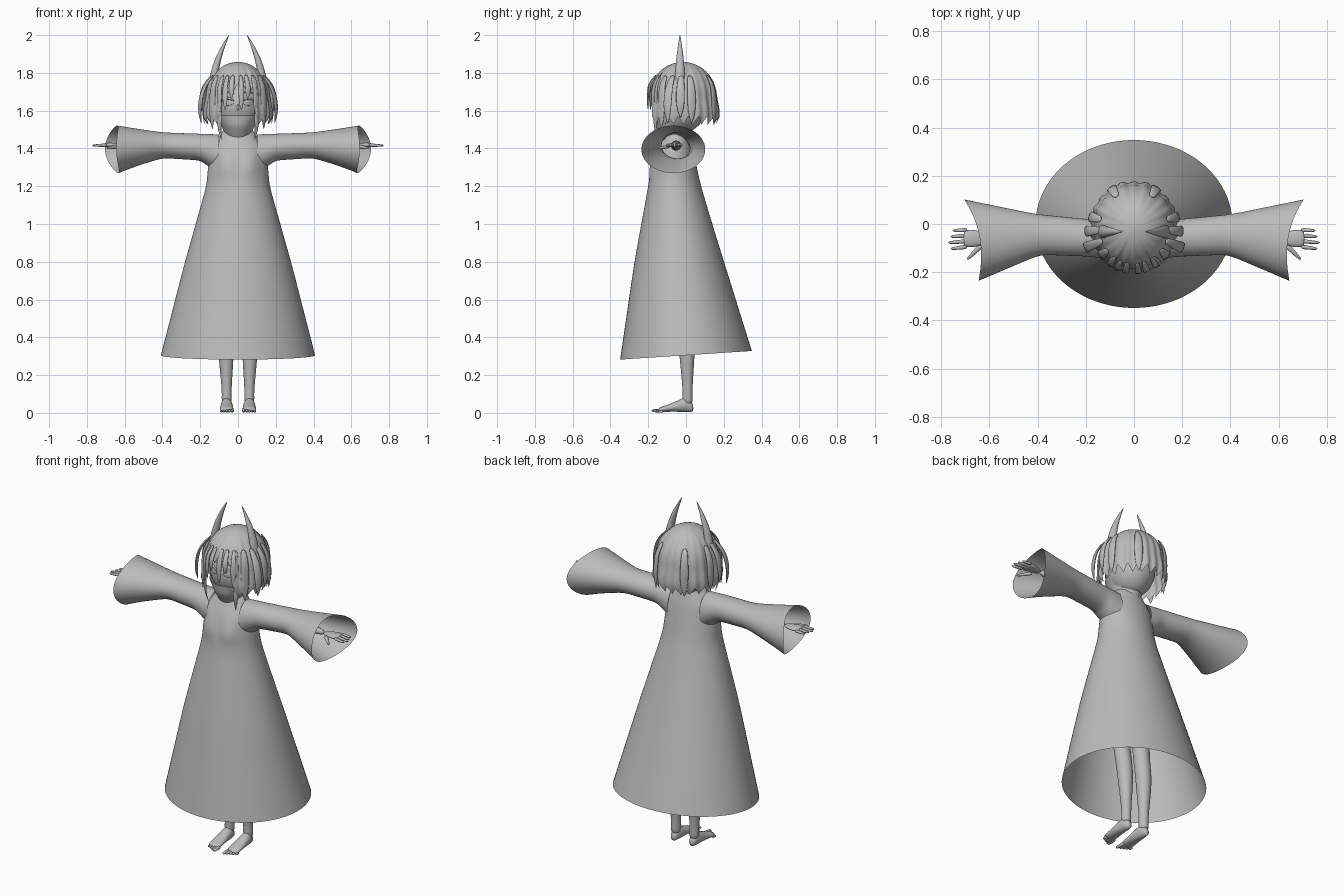
import bpy, bmesh, math
from mathutils import Vector

cube = bpy.data.objects.get("Cube")
if cube:
    bpy.data.objects.remove(cube)

grey = bpy.data.materials.new("plain grey")
grey.use_nodes = True
grey.diffuse_color = (0.5, 0.5, 0.5, 1)
grey.node_tree.nodes["Principled BSDF"].inputs["Base Color"].default_value = grey.diffuse_color


def finish(name, bm, mirror=False, smooth_levels=1):
    """Turn a bmesh into a smooth grey object, mirrored across the middle if asked."""
    bmesh.ops.recalc_face_normals(bm, faces=bm.faces)
    for face in bm.faces:
        face.smooth = True
    mesh = bpy.data.meshes.new(name)
    bm.to_mesh(mesh)
    bm.free()
    mesh.materials.append(grey)
    part = bpy.data.objects.new(name, mesh)
    bpy.context.collection.objects.link(part)
    if mirror:
        part.modifiers.new("Mirror", "MIRROR").use_mirror_merge = False
    if smooth_levels:
        part.modifiers.new("Smooth", "SUBSURF").levels = smooth_levels
        part.modifiers["Smooth"].render_levels = smooth_levels


def resample(rows, steps):
    """Add evenly spaced rows between the given ones."""
    rows = [Vector(row) for row in rows]
    filled = [low.lerp(high, k / steps) for low, high in zip(rows, rows[1:]) for k in range(steps)]
    return filled + [rows[-1]]


def loft(name, rings, sides=12, capped=True, shape=None, mirror=False):
    """Skin a row of ellipses, each given as centre and two half-axis vectors."""
    bm = bmesh.new()
    rows = []
    for centre, across, along in rings:
        row = []
        for i in range(sides):
            turn = math.tau * i / sides
            point = centre + across * math.cos(turn) + along * math.sin(turn)
            if shape:
                shape(point)
            row.append(bm.verts.new(point))
        rows.append(row)
    for low, high in zip(rows, rows[1:]):
        for i in range(sides):
            bm.faces.new((low[i - 1], low[i], high[i], high[i - 1]))
    if capped:
        bm.faces.new(rows[0])
        bm.faces.new(rows[-1])
    finish(name, bm, mirror)


def level_rings(rows, steps, tilt=0):
    """Rings from (height, half width, front, back); tilt raises the back of low rings."""
    return [(Vector((0, (front + back) / 2, z)), Vector((width, 0, 0)),
             Vector((0, (back - front) / 2, tilt * max(0, 1 - z))))
            for z, width, front, back in resample(rows, steps)]


def tube(name, points, radii, side, flat=1.0, sides=8, mirror=True):
    """Tapered tube along points; side is its width direction."""
    rings = []
    for i, (point, radius) in enumerate(zip(points, radii)):
        ahead = points[min(i + 1, len(points) - 1)] - points[max(i - 1, 0)]
        ahead.normalize()
        across = (side - ahead * ahead.dot(side)).normalized()
        rings.append((point, across * radius, ahead.cross(across) * radius * flat))
    loft(name, rings, sides, mirror=mirror)


def limb(name, rows, side, flat=1.0, sides=8, steps=2):
    """Mirrored tube from (x, y, z, radius) rows."""
    rows = resample(rows, steps)
    tube(name, [row.xyz for row in rows], [row.w for row in rows], side, flat, sides)


SIDEWAYS, DEPTH, UP = Vector((1, 0, 0)), Vector((0, 1, 0)), Vector((0, 0, 1))


# Robe with a soft bust and a tilted hem
def bust(point):
    if point.y < -0.08:
        away = Vector((abs(point.x) - 0.065, point.z - 1.31))
        point.y -= 0.025 * math.exp(-away.length_squared * 300)


loft("robe", level_rings([
    (0.305, 0.41, -0.35, 0.35), (0.8, 0.282, -0.275, 0.2), (1.2, 0.168, -0.2, 0.08),
    (1.4, 0.15, -0.16, 0.035), (1.48, 0.09, -0.12, 0.01), (1.53, 0.05, -0.1, 0)], 4, 0.033),
    40, False, bust)


# Wide sleeves: x, centre y, centre z, depth, height, slant of the opening
def curve_rim(point):
    point.x -= 8 * (point.z - 1.4) ** 2 * point.x ** 3


cuffs = resample([(0.1, -0.06, 1.37, 0.085, 0.105, 0), (0.2, -0.057, 1.407, 0.078, 0.071, 0),
                  (0.4, -0.043, 1.417, 0.085, 0.068, 0.01), (0.675, -0.067, 1.395, 0.17, 0.127, 0.03)], 4)
loft("sleeve", [(Vector((x, y, z)), Vector((slant, depth, 0)), UP * height)
                for x, y, z, depth, height, slant in cuffs], 28, False, curve_rim, True)

# Forearm, palm, fingers and thumb
limb("forearm", [(0.3, -0.05, 1.415, 0.035), (0.62, -0.06, 1.415, 0.02)], DEPTH)
limb("palm", [(0.6, -0.06, 1.415, 0.02), (0.67, -0.06, 1.418, 0.042), (0.71, -0.06, 1.418, 0.035)], DEPTH, 0.35)
for i in range(4):
    y = -0.025 - 0.023 * i
    reach = 0.775 - 0.01 * abs(i - 2)
    limb("finger", [(0.69, y, 1.418, 0.011), (reach, y * 1.1, 1.415, 0.006)], DEPTH)
limb("thumb", [(0.63, -0.085, 1.412, 0.014), (0.695, -0.15, 1.4, 0.006)], DEPTH)

# Legs, feet and toes
limb("leg", [(0.075, -0.04, 0.95, 0.07), (0.068, -0.025, 0.55, 0.046), (0.064, 0.005, 0.35, 0.045),
             (0.06, 0.008, 0.12, 0.026), (0.06, 0.008, 0.04, 0.028)], SIDEWAYS, sides=14)
soles = resample([(0.04, 0.016, 0.025, 0.02), (0, 0.03, 0.045, 0.043),
                  (-0.07, 0.036, 0.03, 0.024), (-0.15, 0.038, 0.014, 0.012)], 2)
loft("foot", [(Vector((0.06, y, z)), SIDEWAYS * width, UP * height) for y, width, z, height in soles],
     mirror=True)
for i in range(5):
    x, radius = 0.031 + 0.0145 * i, 0.012 - 0.001 * i
    limb("toe", [(x, -0.12, radius, radius), (x, -0.185 + 0.009 * i, radius, radius * 0.7)], SIDEWAYS)

# Head, with a mask over the lower face
head_centre, head_size = Vector((0, -0.03, 1.63)), Vector((0.128, 0.14, 0.15))
bm = bmesh.new()
bmesh.ops.create_uvsphere(bm, u_segments=32, v_segments=20, radius=1)
bmesh.ops.scale(bm, vec=head_size, verts=bm.verts)
bmesh.ops.translate(bm, vec=head_centre, verts=bm.verts)
finish("head", bm, smooth_levels=0)
loft("mask", level_rings([(1.575, 0.122, -0.174, 0.06), (1.52, 0.088, -0.166, 0.03),
                          (1.45, 0.06, -0.125, 0.01)], 3), 28, False)


# Eyes, lashes and nose laid on the curve of the face
def on_face(x, z):
    sunk = (x / head_size.x) ** 2 + ((z - head_centre.z) / head_size.z) ** 2
    return Vector((x, head_centre.y - head_size.y * math.sqrt(1 - sunk), z))


def face_strip(name, height, arch, thick, flat):
    steps = [k / 6 for k in range(7)]
    swell = [math.sin(math.pi * t) for t in steps]
    tube(name, [on_face(0.02 + 0.065 * t, height + arch * s) for t, s in zip(steps, swell)],
         [0.003 + thick * s for s in swell], UP, flat)


face_strip("eye", 1.642, 0, 0.016, 0.25)
face_strip("eyelash", 1.652, 0.014, 0.004, 1)
face_strip("brow", 1.69, 0.01, 0.002, 1)
tube("nose", [on_face(0, 1.635 - 0.012 * k) - DEPTH * 0.002 * k for k in range(4)],
     [0.004, 0.006, 0.008, 0.003], SIDEWAYS, mirror=False)


# Hair cap: ridged dome, toothed hem and an opening for the face
TEETH, CROWN, WIDEST = 22, 1.858, 1.67


def hair_radius(z):
    rise, drop = max(0, z - WIDEST) / (CROWN - WIDEST), max(0, WIDEST - z)
    return math.sqrt(max(0, 1 - rise * rise)) + 0.08 * math.sin(drop * 16) - max(0, 1.58 - z)


def around_head(angle, z, scale):
    return Vector((0.167 * scale * math.sin(angle), -0.015 - 0.178 * scale * math.cos(angle), z))


def hair_point(fall, angle):
    tooth = abs((angle * TEETH / math.tau) % 1 - 0.5) * 2
    hem = (1.7 if math.cos(angle) > 0.85 else 1.525) + 0.045 * tooth
    z = CROWN - (CROWN - hem) * (1 - math.cos(fall * math.pi / 2))
    ridge = 1 + 0.025 * fall * math.cos(angle * TEETH) + 0.012 * math.cos(angle * 9)
    return around_head(angle, z, hair_radius(z) * ridge)


bm = bmesh.new()
around, down = TEETH * 6, 16
rows = [[bm.verts.new(hair_point(k / down, math.tau * i / around)) for i in range(around)]
        for k in range(1, down + 1)]
crown = bm.verts.new(around_head(0, CROWN, 0))
for i in range(around):
    bm.faces.new((crown, rows[0][i - 1], rows[0][i]))
    for low, high in zip(rows, rows[1:]):
        bm.faces.new((low[i - 1], high[i - 1], high[i], low[i]))
finish("hair_cap", bm, smooth_levels=0)


# Loose locks that follow the cap and flick away from it
def lock(name, angle, tip, flick, width, mirror):
    points, radii = [], []
    for k in range(7):
        t = k / 6
        z = 1.79 + (tip - 1.79) * t
        points.append(around_head(angle, z, min(1, hair_radius(z) + 0.05) + flick * math.sin(2.2 * t)))
        radii.append(width * math.cos(t * math.pi / 2) ** 0.7 * (0.4 + t) + 0.001)
    tube(name, points, radii, Vector((math.cos(angle), math.sin(angle), 0)), 0.35, mirror=mirror)


for angle, tip in ((0.1, 1.6), (0.3, 1.66), (-0.2, 1.66), (-0.4, 1.6), (0.55, 1.58), (-0.6, 1.57)):
    lock("bang", angle, tip, 0.06, 0.022, False)
lock("front_lock", 0.62, 1.44, 0.02, 0.024, True)
lock("cheek_lock", 0.9, 1.5, 0.05, 0.035, True)
for angle, tip, flick in ((1.2, 1.53, 0.3), (1.5, 1.56, 0.2), (1.8, 1.53, 0.12), (2.6, 1.52, 0.08)):
    lock("flicked_lock", angle, tip, flick, 0.035, True)

# Curved horns
steps = [k / 8 for k in range(9)]
tube("horn", [Vector((0.135 - 0.09 * t * t, -0.032, 1.69 + 0.315 * t)) for t in steps],
     [0.03 * (1 - t ** 2) + 0.001 for t in steps], DEPTH, 0.8, 10)
